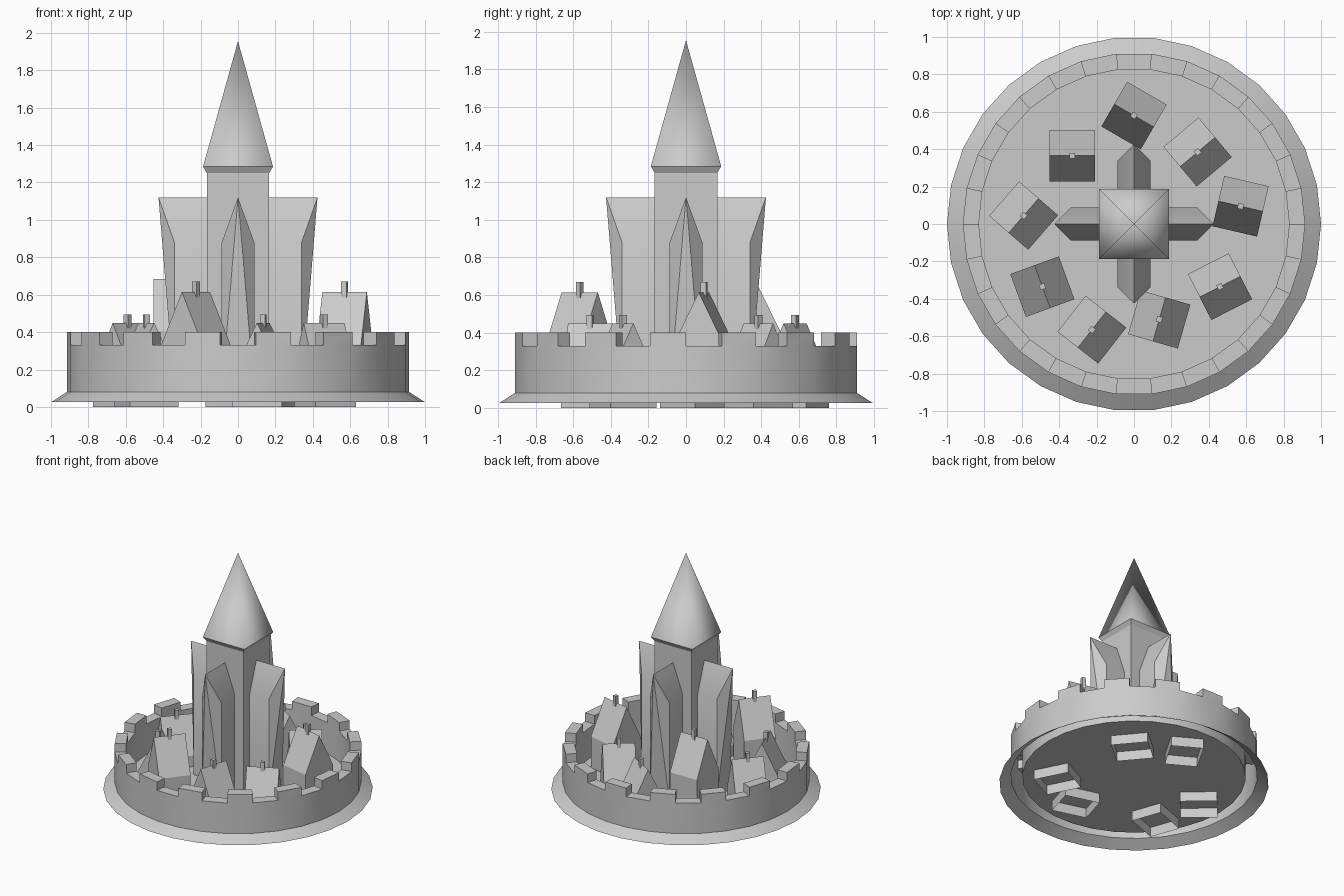
import bpy, bmesh
from math import sin, cos, pi, radians
from mathutils import Matrix

if "Cube" in bpy.data.objects:
    bpy.data.objects.remove(bpy.data.objects["Cube"])

FLOOR = 0.08


def make(name, faces, loc=(0, 0, 0), rot=0.0, smooth=None):
    """Object from a list of faces, each a list of points; shared points are welded."""
    bm = bmesh.new()
    for f in faces:
        bm.faces.new([bm.verts.new(p) for p in f])
    bmesh.ops.remove_doubles(bm, verts=bm.verts, dist=1e-4)
    bmesh.ops.recalc_face_normals(bm, faces=bm.faces)
    me = bpy.data.meshes.new(name)
    bm.to_mesh(me)
    bm.free()
    ob = bpy.data.objects.new(name, me)
    bpy.context.collection.objects.link(ob)
    ob.location = loc
    ob.rotation_euler.z = rot
    if smooth:
        bpy.ops.object.select_all(action='DESELECT')
        ob.select_set(True)
        bpy.context.view_layer.objects.active = ob
        bpy.ops.object.shade_smooth_by_angle(angle=radians(smooth))
    return ob


def square(r, z):
    return [(-r, -r, z), (r, -r, z), (r, r, z), (-r, r, z)]


def loft(a, b):
    n = len(a)
    return [[a[i], a[(i + 1) % n], b[(i + 1) % n], b[i]] for i in range(n)]


# Round curtain wall with flared skirt; every second segment carries a merlon
N, RO, RI, ZG, ZM = 30, 0.915, 0.83, 0.33, 0.40
def pt(i, r, z):
    a = 2 * pi * i / N
    return (r * cos(a), r * sin(a), z)

wall = []
for i in range(N):
    j = i + 1
    def strip(r0, z0, r1, z1):
        wall.append([pt(i, r0, z0), pt(j, r0, z0), pt(j, r1, z1), pt(i, r1, z1)])
    strip(1.0, 0.025, RO, FLOOR)
    strip(RO, FLOOR, RO, ZG)
    strip(RI, ZG, RI, FLOOR)
    if i % 2:
        strip(RO, ZG, RO, ZM)
        strip(RO, ZM, RI, ZM)
        strip(RI, ZM, RI, ZG)
        for k in (i, j):
            wall.append([pt(k, RO, ZG), pt(k, RO, ZM), pt(k, RI, ZM), pt(k, RI, ZG)])
    else:
        strip(RO, ZG, RI, ZG)
# Courtyard floor
wall.append([pt(i, RI, FLOOR) for i in range(N)])
make("curtain_wall", wall, smooth=35)

# Central square tower and its tall pointed roof
make("tower", [square(0.167, FLOOR)] + loft(square(0.167, FLOOR), square(0.167, 1.25)))
eave = square(0.187, 1.285)
tip = (0, 0, 1.955)
make("tower_eave", loft(square(0.167, 1.25), eave))
make("tower_roof", [[eave[i], eave[(i + 1) % 4], tip] for i in range(4)], smooth=100)

# Four gabled wings, ridge jutting outward like a prow
W, R, ZE = 0.087, 0.34, 0.88
peak, back = (0.425, 0, 1.12), (0.1, 0, 1.12)
bl, br, el, er = (R, W, FLOOR), (R, -W, FLOOR), (R, W, ZE), (R, -W, ZE)
def inner(p):
    return (0.1, p[1], p[2])
wing = [[bl, br, peak], [bl, peak, el], [br, er, peak],
        [bl, el, inner(el), inner(bl)], [br, er, inner(er), inner(br)],
        [el, peak, back, inner(el)], [er, peak, back, inner(er)],
        [bl, br, inner(br), inner(bl)]]
for k in range(4):
    make(f"wing_{k + 1}", wing, rot=k * pi / 2, smooth=30)

# Houses: x, y, ridge angle, base height, ridge height
L, HW, PITCH = 0.122, 0.138, 0.28
houses = [(0.00, 0.58, -30, 0, 0.45), (0.34, 0.385, 40, 0, 0.45),
          (0.57, 0.095, -13, FLOOR, 0.615), (0.46, -0.335, 27, 0, 0.45),
          (0.135, -0.51, 74, 0, 0.45), (-0.225, -0.565, 52, FLOOR, 0.615),
          (-0.49, -0.335, 110, 0, 0.45), (-0.59, 0.045, 49, 0, 0.45),
          (-0.33, 0.365, 0, FLOOR, 0.685)]
for n, (x, y, ang, z0, z1) in enumerate(houses, 1):
    ze = z1 - PITCH
    def gable(s):
        return [(s, -HW, z0), (s, -HW, ze), (s, 0, z1), (s, HW, ze), (s, HW, z0)]
    a, b = gable(-L), gable(L)
    make(f"house_{n}", [a, b] + loft(a, b)[:4], (x, y, 0), radians(ang))
    # Chimney on the ridge
    top = z1 + (0.055 if z0 else 0.045)
    lo, hi = square(0.015, z1 - 0.03), square(0.015, top)
    make(f"chimney_{n}", [lo, hi] + loft(lo, hi), (x, y, 0), radians(ang))
